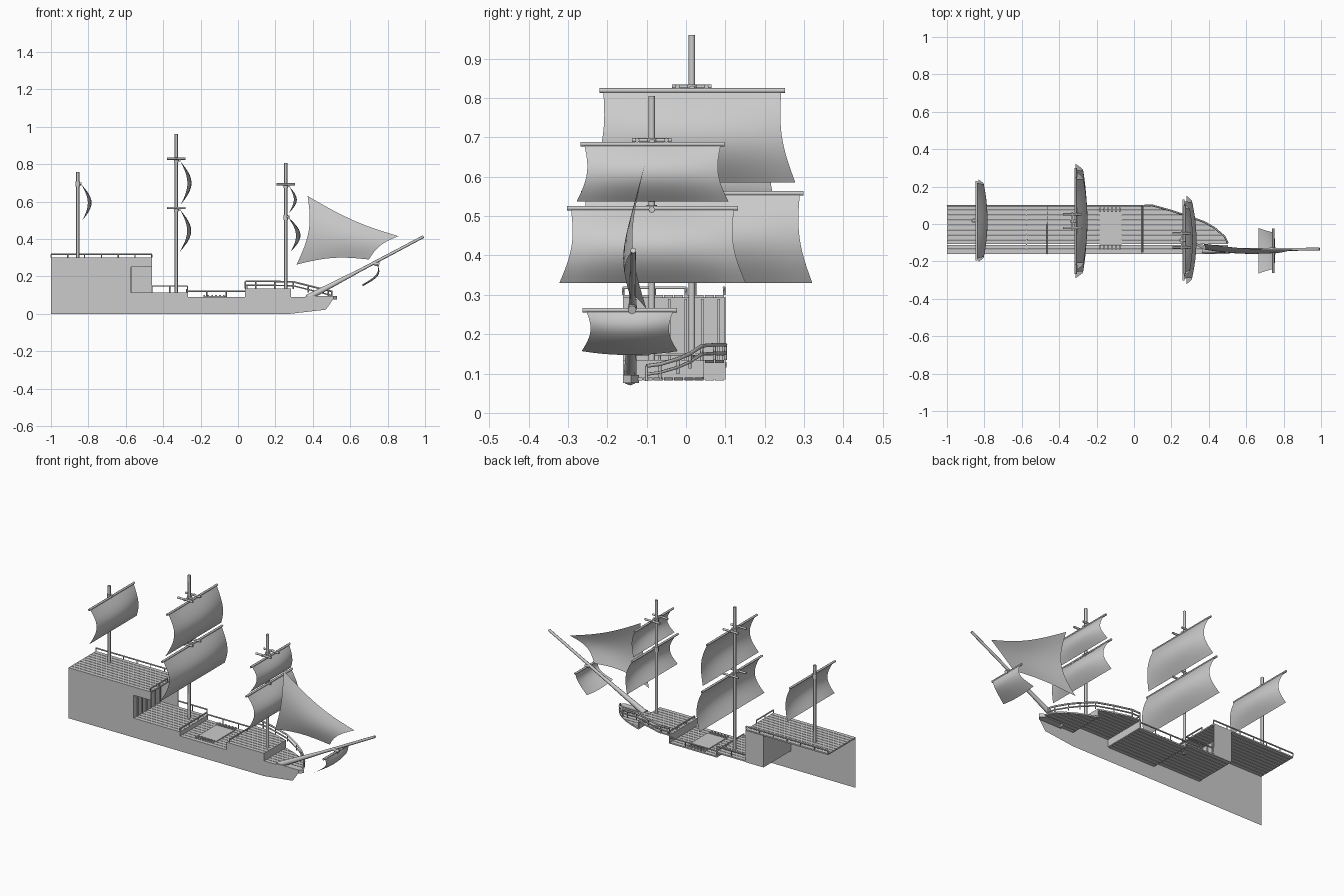
import bpy
from math import sin, pi
from mathutils import Vector

if "Cube" in bpy.data.objects:
    bpy.data.objects.remove(bpy.data.objects["Cube"])

PORT, BACK = -0.16, 0.10          # flat cut side and open far side
BOW = [(.10, .10), (.20, .072), (.30, .04), (.38, .01), (.433, -.02),
       (.487, -.066), (.505, -.10), (.50, -.16)]


def mesh(name, verts, faces, smooth=False):
    me = bpy.data.meshes.new(name)
    me.from_pydata([tuple(v) for v in verts], [], faces)
    me.update()
    ob = bpy.data.objects.new(name, me)
    bpy.context.collection.objects.link(ob)
    if smooth:
        for p in me.polygons:
            p.use_smooth = True
    return ob


def bar(name, path, r, r_end=None, sides=8):
    """Round rod along a path, optionally tapering."""
    r_end = r if r_end is None else r_end
    cu = bpy.data.curves.new(name, 'CURVE')
    cu.dimensions = '3D'
    cu.bevel_depth = 1.0
    cu.bevel_resolution = max(0, sides // 2 - 2)
    cu.use_fill_caps = True
    sp = cu.splines.new('POLY')
    sp.points.add(len(path) - 1)
    for i, p in enumerate(path):
        sp.points[i].co = (*p, 1)
        sp.points[i].radius = r + (r_end - r) * i / (len(path) - 1)
    ob = bpy.data.objects.new(name, cu)
    bpy.context.collection.objects.link(ob)
    return ob


def prism(verts, faces, poly, z0, z1):
    n, b = len(poly), len(verts)
    verts += [(x, y, z0) for x, y in poly] + [(x, y, z1) for x, y in poly]
    faces.append([b + i for i in reversed(range(n))])
    faces.append([b + n + i for i in range(n)])
    faces += [[b + i, b + (i + 1) % n, b + n + (i + 1) % n, b + n + i] for i in range(n)]


def box(name, x0, x1, y0, y1, z0, z1):
    v, f = [], []
    prism(v, f, [(x0, y0), (x1, y0), (x1, y1), (x0, y1)], z0, z1)
    return mesh(name, v, f)


def bow_x(y):
    for (xa, ya), (xb, yb) in zip(BOW, BOW[1:]):
        if yb <= y <= ya:
            return xa + (xb - xa) * (ya - y) / (ya - yb)
    return BOW[0][0]


def deck(name, x0, x1, z, n=10, gap=.003):
    """Planks running fore and aft, trimmed to the bow curve."""
    v, f = [], []
    w = (BACK - PORT) / n
    for i in range(n):
        ya, yb = PORT + i * w, PORT + (i + 1) * w - gap
        xa, xb = min(x1, bow_x(ya)), min(x1, bow_x(yb))
        if xb <= x0:
            continue
        prism(v, f, [(x0, ya), (xa, ya), (xb, yb), (x0, yb)], z - .008, z)
    return mesh(name, v, f)


def rail(name, path, h, r=.004, posts=True):
    """Handrail at height h above a path, with posts."""
    up = Vector((0, 0, h))
    pts = [Vector(p) for p in path]
    bar(name, [p + up for p in pts], r, sides=6)
    if posts:
        for a, b in zip(pts, pts[1:]):
            n = max(1, round((b - a).length / .09))
            for k in range(n + 1):
                p = a.lerp(b, k / n)
                bar(name + "_post", [p, p + up], r * .8, sides=4)


def patch(name, fn, nu=14, nv=12):
    verts = [fn(i / nu, j / nv) for j in range(nv + 1) for i in range(nu + 1)]
    faces = [[j * (nu + 1) + i, j * (nu + 1) + i + 1,
              (j + 1) * (nu + 1) + i + 1, (j + 1) * (nu + 1) + i]
             for j in range(nv) for i in range(nu)]
    return mesh(name, verts, faces, True)


def square_sail(name, yc, xt, zt, ht, xb, zb, hb, belly, edge, sag=0):
    """Billowing sail hung from its own yard."""
    def fn(u, v):
        s = 2 * u - 1
        h = ht + (hb - ht) * v - .016 * sin(pi * v)
        x = xt + (xb - xt) * v + (edge + (belly - edge) * (1 - s * s)) * sin(pi * v)
        return (x, yc + s * h, zt + (zb - zt) * v - sag * (1 - s * s) * v)
    patch(name, fn)
    bar(name + "_yard", [(xt - .004, yc - ht - .01, zt + .004),
                         (xt - .004, yc + ht + .01, zt + .004)], .006)


# hull side sheet with the gallery opening
side = [(-1, 0), (.28, 0), (.47, .022), (.51, .08), (.28, .085), (.28, .13), (.04, .13),
        (.04, .085), (-.27, .085), (-.27, .11), (-.575, .11), (-.575, .25), (-.46, .25),
        (-.46, .30), (-1, .30)]
mesh("hull_side", [(x, PORT, z) for x, z in side], [list(range(len(side)))])

# decks
deck("poop_deck", -1, -.46, .30)
deck("main_deck", -.575, -.27, .115)
deck("waist_deck", -.27, .04, .09)
deck("fore_deck", .04, .28, .135)
deck("bow_deck", .28, 1, .09)

# bulkheads and steps between decks
box("cabin_bulkhead", -.578, -.572, PORT, BACK, .107, .295)
box("cabin_back_wall", -.575, -.46, BACK - .004, BACK, .107, .295)
for x, y1, z0, z1 in ((-.27, BACK, .085, .115), (.04, BACK, .085, .135), (.28, .046, .085, .135)):
    box("deck_step", x - .003, x + .003, PORT, y1, z0, z1)
for i in range(6):
    y = PORT + .03 + i * .042
    box("cabin_batten", -.572, -.567, y, y + .006, .115, .29)

# hatch and its slotted ends
box("hatch_cover", -.185, -.065, -.11, .06, .09, .095)
for y in (-.135, .065):
    for i in range(6):
        x = -.185 + i * .021
        box("hatch_slat", x, x + .009, y, y + .022, .09, .10)

# rails
rail("poop_side_rail", [(-1, BACK - .003, .30), (-.46, BACK - .003, .30)], .018)
rail("poop_front_rail", [(-.463, PORT, .30), (-.463, 0, .30)], .018)
rail("main_deck_rail", [(-.46, BACK - .003, .115), (-.27, BACK - .003, .115)], .034)
rail("main_step_rail", [(-.275, PORT + .01, .115), (-.275, BACK, .115)], .014)
rail("waist_rail", [(-.27, BACK - .003, .09), (.04, BACK - .003, .09)], .03)
rail("fore_step_rail", [(.048, PORT + .01, .135), (.048, BACK, .135)], .014)
bow_path = [(.04, .097, .135)] + [(x - .004, y, .135 if x < .29 else .135 - .05 * ((x - .29) / .2))
                                 for x, y in BOW[:-1]]
rail("bow_rail", bow_path, .038, .005)
rail("bow_lower_rail", bow_path, .017, .004, False)

# masts
MAIN, FORE, MIZ = (-.33, .015), (.255, -.087), (-.857, .018)
for name, (x, y), z0, z1 in (("main_mast", MAIN, .10, .96), ("fore_mast", FORE, .12, .805),
                             ("mizzen_mast", MIZ, .29, .757)):
    bar(name, [(x, y, z0), (x, y, z1)], .0085)

# crosstrees and yard collars
for (x, y), z, wide in ((MAIN, .829, 1), (MAIN, .566, 1), (FORE, .693, 1),
                        (FORE, .522, 0), (MIZ, .70, 0)):
    bar("yard_collar", [(x, y, z - .02), (x, y, z + .006)], .013)
    bar("yard_sling", [(x, y, z - .005), (x + .02, y, z - .005)], .008)
    if wide:
        for s in (-1, 1):
            bar("crosstree", [(x - .05, y + s * .037, z), (x + .05, y + s * .037, z)], .006)
        bar("crosstree_beam", [(x, y - .05, z), (x, y + .05, z)], .005)

# square sails
square_sail("main_topsail", .016, -.308, .815, .226, -.305, .585, .262, .058, .036)
square_sail("main_course", .016, -.308, .554, .273, -.312, .33, .305, .060, .038)
square_sail("fore_topsail", -.085, .275, .679, .173, .270, .537, .193, .042, .026)
square_sail("fore_course", -.085, .268, .516, .207, .280, .33, .237, .060, .036)
square_sail("mizzen_sail", .018, -.838, .692, .203, -.832, .50, .221, .052, .032)
square_sail("sprit_sail", -.143, .748, .257, .110, .665, .157, .122, .040, .030, .010)

# bowsprit with heavy heel
bar("bowsprit", [(.38, -.14, .088), (.992, -.134, .413)], .0095, .0075)
bar("bowsprit_heel", [(.37, -.142, .085), (.64, -.138, .226)], .017, .009)
bar("sprit_collar", [(.725, -.137, .272), (.755, -.137, .262)], .011)
v, f = [], []
prism(v, f, [(.36, PORT), (.51, PORT), (.53, -.14), (.50, -.12), (.40, -.12)], .076, .096)
mesh("stem_head", v, f)

# jib between fore mast and bowsprit
A, B = Vector((.372, -.105, .63)), Vector((.858, -.135, .415))
C, D = Vector((.70, -.14, .29)), Vector((.313, -.10, .263))


def jib(u, v):
    p = A.lerp(B, u).lerp(D.lerp(C, u), v)
    su, sv = sin(pi * u), sin(pi * v)
    p.x += .036 * sv * (1 - u) - .018 * sv * u
    p.z += -.022 * su * (1 - v) + .022 * su * v + .012 * sv * u
    p.y -= .035 * sv * (1 - .5 * u) + .012 * su
    return p


patch("jib_sail", jib)
